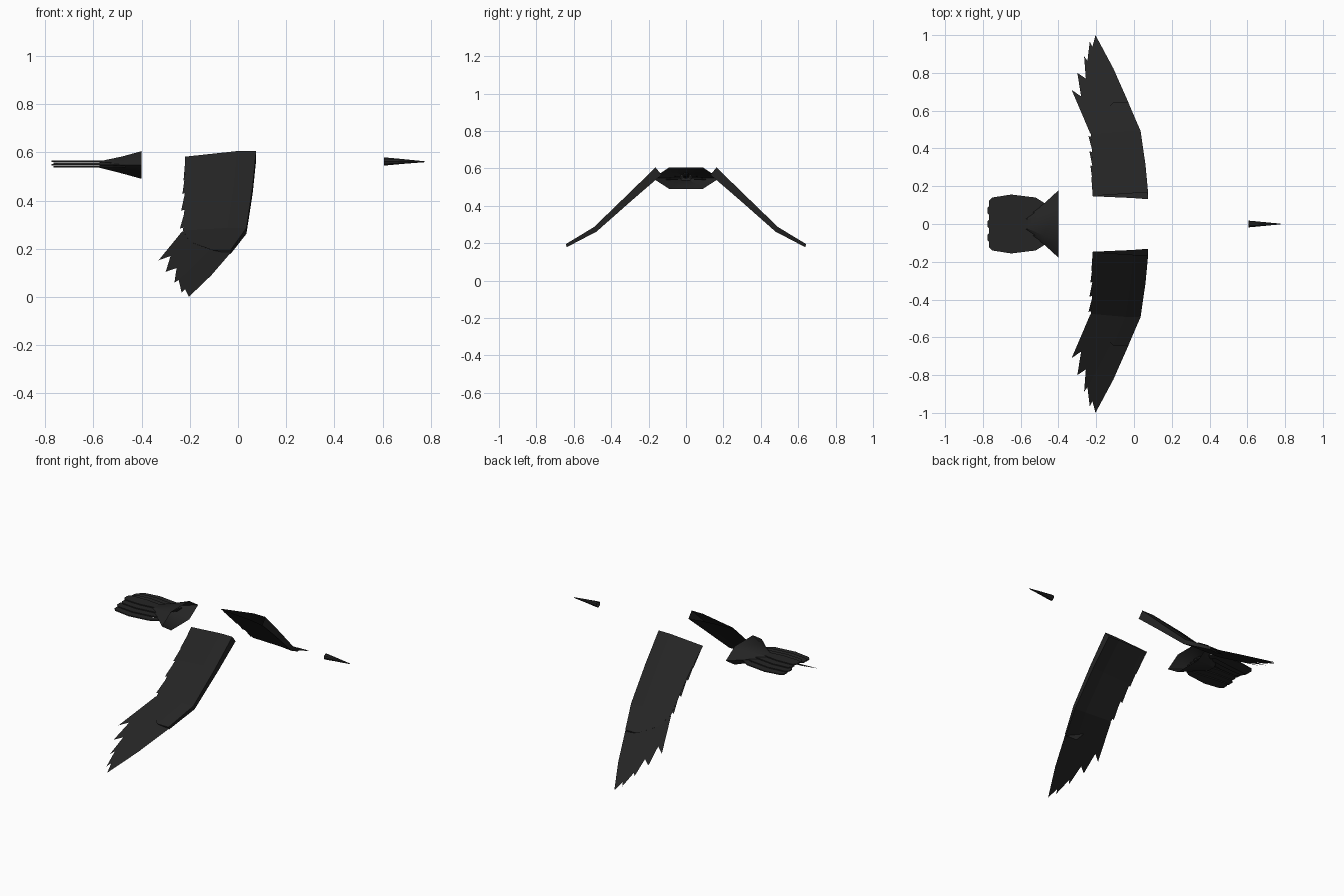
import bpy
import bmesh
import math

cube = bpy.data.objects.get("Cube")
if cube:
    bpy.data.objects.remove(cube, do_unlink=True)


def make_material(name, rgb):
    mat = bpy.data.materials.new(name)
    mat.use_nodes = True
    mat.diffuse_color = (*rgb, 1)
    mat.node_tree.nodes["Principled BSDF"].inputs["Base Color"].default_value = (*rgb, 1)
    return mat


charcoal = make_material("charcoal feather", (0.018, 0.018, 0.018))


def finish(bm, name, smooth=False):
    bmesh.ops.recalc_face_normals(bm, faces=bm.faces)
    mesh = bpy.data.meshes.new(name)
    bm.to_mesh(mesh)
    bm.free()
    mesh.materials.append(charcoal)
    obj = bpy.data.objects.new(name, mesh)
    bpy.context.collection.objects.link(obj)
    if smooth:
        bpy.ops.object.select_all(action="DESELECT")
        obj.select_set(True)
        bpy.context.view_layer.objects.active = obj
        bpy.ops.object.shade_smooth_by_angle(angle=math.radians(35))
    return obj


def loft(sections, name, cap_end=False, smooth=False):
    """Skin a row of closed sections that share a point count."""
    bm = bmesh.new()
    rings = [[bm.verts.new(p) for p in s] for s in sections]
    n = len(rings[0])
    for a, b in zip(rings, rings[1:]):
        for i in range(n):
            j = (i + 1) % n
            bm.faces.new((a[i], a[j], b[j], b[i]))
    if cap_end:
        bm.faces.new(rings[-1])
    return finish(bm, name, smooth)


def sheets(polygons, name):
    """Flat single-sided feathers."""
    bm = bmesh.new()
    for poly in polygons:
        bm.faces.new([bm.verts.new(p) for p in poly])
    return finish(bm, name)


def hand_z(y):
    # height of the drooping outer wing
    return 0.27 * (1 - y) / 0.52


def arm_z(y):
    # height of the inner wing's trailing edge
    return 0.58 - 0.925 * (y - 0.145)


def wing_section(lead_x, trail_x, lead, trail, dy, dz):
    """Blunt leading edge, thin trailing edge; lead and trail are (y, z)."""
    mid_x = lead_x - 0.08
    ly, lz = lead
    ty, tz = trail
    return [(lead_x, ly + dy, lz + dz), (mid_x, ly + dy, lz + dz),
            (trail_x, ty + dy * 0.1, tz + dz * 0.1), (trail_x, ty, tz),
            (mid_x, ly - dy * 0.6, lz - dz * 0.6), (lead_x, ly - dy, lz - dz)]


wing_sections = [
    wing_section(0.075, -0.22, (0.147, 0.585), (0.147, 0.58), 0.016, 0.02),
    wing_section(0.061, -0.218, (0.30, 0.445), (0.30, arm_z(0.30)), 0.012, 0.015),
    wing_section(0.035, -0.228, (0.485, 0.274), (0.475, 0.274), 0.007, 0.012),
    wing_section(-0.03, -0.20, (0.64, hand_z(0.64)), (0.56, hand_z(0.56)), 0.003, 0.008),
]

# long flight feathers as (x, y) outlines, inner to outer
flight_feathers = [
    [(-0.232, 0.48), (-0.33, 0.71), (-0.28, 0.675), (0.0, 0.5)],
    [(-0.2, 0.5), (-0.28, 0.675), (-0.3, 0.8), (-0.255, 0.77), (-0.05, 0.5)],
    [(-0.17, 0.52), (-0.255, 0.77), (-0.264, 0.887), (-0.243, 0.86), (-0.07, 0.54)],
    [(-0.12, 0.53), (-0.247, 0.86), (-0.234, 0.965), (-0.218, 0.935), (-0.06, 0.56)],
    [(-0.09, 0.55), (-0.222, 0.93), (-0.204, 1.0), (-0.11, 0.825), (-0.028, 0.64)],
]

# short feathers along the inner trailing edge: tip position along the wing
short_tips = (0.25, 0.31, 0.385, 0.465)

for side, label in ((1, "back"), (-1, "front")):
    def flip(points):
        return [(x, y * side, z) for x, y, z in points]

    loft([flip(s) for s in wing_sections], label + "_wing", cap_end=True)
    sheets([flip([(x, y, hand_z(y) + (2 - i) * 0.0015 * (1 - y)) for x, y in f])
            for i, f in enumerate(flight_feathers)], label + "_flight_feathers")
    short = []
    for i, tip in enumerate(short_tips):
        reach = -0.226 - i * 0.005
        outline = [(-0.19, tip - 0.1), (-0.22, tip - 0.08), (reach, tip), (-0.19, tip - 0.012)]
        short.append(flip([(x, y, arm_z(y)) for x, y in outline]))
    sheets(short, label + "_short_feathers")


# flared tail root, open toward the body
def hexagon(x, half_y, flat_y, low, high):
    mid = (low + high) / 2
    return [(x, half_y, mid), (x, flat_y, high), (x, -flat_y, high),
            (x, -half_y, mid), (x, -flat_y, low), (x, flat_y, low)]


loft([hexagon(-0.40, 0.178, 0.09, 0.49, 0.605),
      hexagon(-0.48, 0.105, 0.06, 0.512, 0.583),
      hexagon(-0.575, 0.035, 0.02, 0.536, 0.563)], "tail_root", cap_end=True, smooth=True)


# fan of overlapping tail feathers, the middle one on top
def tail_feather(offset, name):
    spread = abs(offset)
    bm = bmesh.new()
    z = 0.563 - spread * 0.0075
    end = -0.775 + 0.008 * (spread % 2)
    base, mid, tip = offset * 0.024, offset * 0.04, offset * 0.036
    outline = [(-0.46, base - 0.03), (-0.52, mid - 0.02), (-0.65, mid - 0.036),
               (end + 0.015, tip - 0.032), (end, tip - 0.015), (end, tip + 0.015),
               (end + 0.015, tip + 0.032), (-0.65, mid + 0.036),
               (-0.52, mid + 0.02), (-0.46, base + 0.03)]
    bm.faces.new([bm.verts.new((x, y, z)) for x, y in outline])
    obj = finish(bm, name)
    mod = obj.modifiers.new("thickness", "SOLIDIFY")
    mod.thickness = 0.006
    mod.offset = 0


for k in range(-3, 4):
    tail_feather(k, "tail_feather_%d" % (k + 4))


# slender beak
def beak_ring(x, radius, z):
    return [(x, radius * math.cos(a), z + radius * math.sin(a))
            for a in (i * math.tau / 10 for i in range(10))]


loft([beak_ring(0.607, 0.018, 0.562), beak_ring(0.69, 0.01, 0.562),
      beak_ring(0.775, 0.002, 0.561)], "beak", cap_end=True, smooth=True)
